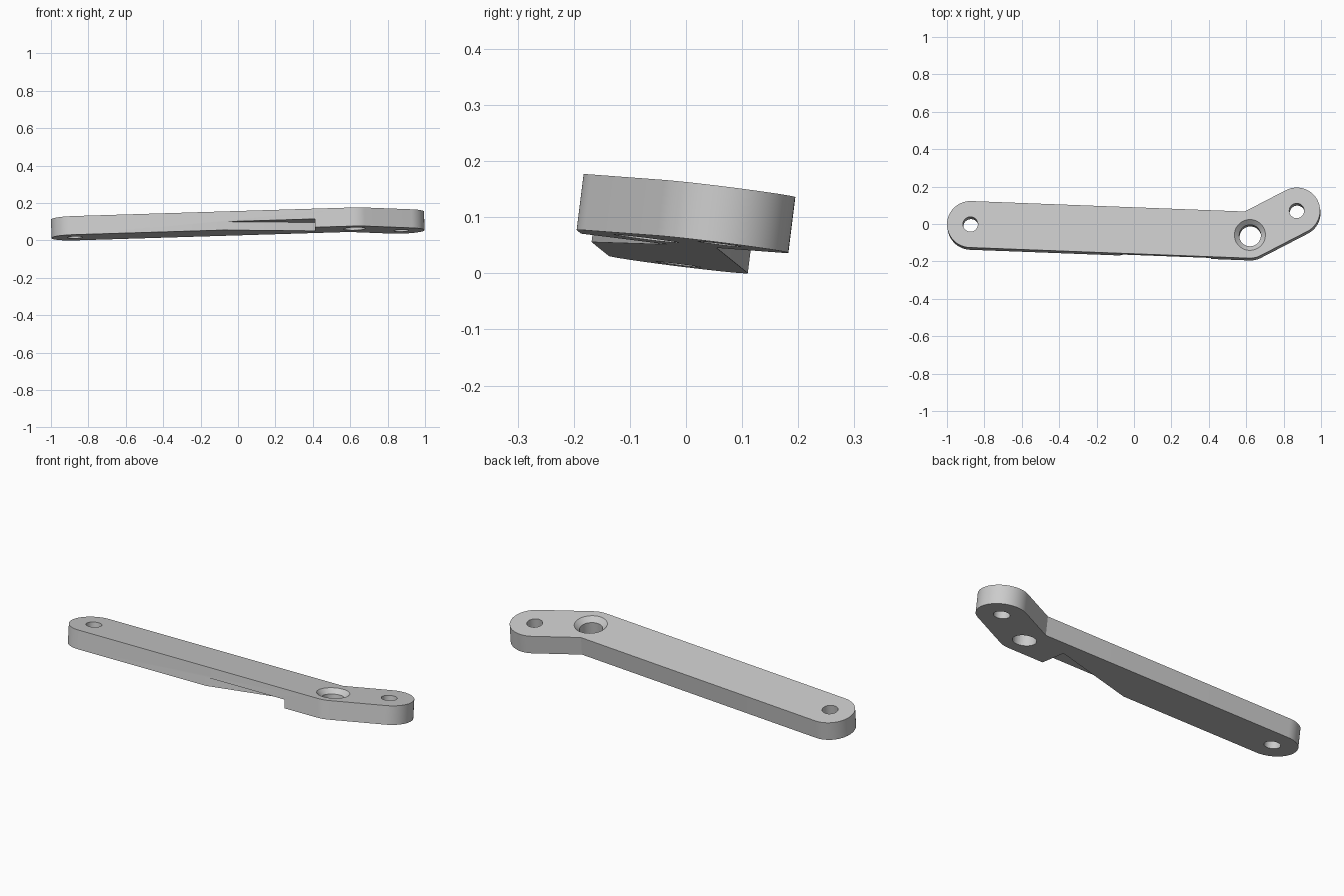
import bpy, bmesh, math
from mathutils import Matrix, Vector

cube = bpy.data.objects.get("Cube")
if cube:
    bpy.data.objects.remove(cube, do_unlink=True)

R = 0.125          # half width of the arm
THICK = 0.1
LEFT, BEND, RIGHT = Vector((-0.875, 0)), Vector((0.62, -0.06)), Vector((0.87, 0.07))


def make_object(name, bm):
    bmesh.ops.recalc_face_normals(bm, faces=bm.faces)
    mesh = bpy.data.meshes.new(name)
    bm.to_mesh(mesh)
    bm.free()
    ob = bpy.data.objects.new(name, mesh)
    bpy.context.collection.objects.link(ob)
    return ob


def prism(name, outline, z_low, z_high):
    bm = bmesh.new()
    face = bm.faces.new([bm.verts.new((p[0], p[1], z_low)) for p in outline])
    out = bmesh.ops.extrude_face_region(bm, geom=[face])
    verts = [v for v in out["geom"] if isinstance(v, bmesh.types.BMVert)]
    bmesh.ops.translate(bm, verts=verts, vec=(0, 0, z_high - z_low))
    return make_object(name, bm)


def cone(name, centre, r_low, r_high, z_low, z_high):
    bm = bmesh.new()
    bmesh.ops.create_cone(bm, cap_ends=True, segments=48, radius1=r_low, radius2=r_high,
                          depth=z_high - z_low)
    bmesh.ops.translate(bm, verts=bm.verts, vec=(*centre, (z_low + z_high) / 2))
    return make_object(name, bm)


def arc(centre, start, end, steps):
    return [centre + R * Vector((math.cos(a), math.sin(a)))
            for a in (start + (end - start) * i / steps for i in range(steps + 1))]


def cut(target, cutter):
    mod = target.modifiers.new("cut", "BOOLEAN")
    mod.operation = "DIFFERENCE"
    mod.solver = "EXACT"
    mod.object = cutter
    bpy.context.view_layer.objects.active = target
    bpy.ops.object.modifier_apply(modifier=mod.name)
    bpy.data.objects.remove(cutter, do_unlink=True)


# Bent arm outline: two rounded bars sharing the bend centre
quarter = math.pi / 2
d1 = math.atan2(*(BEND - LEFT).yx)
d2 = math.atan2(*(RIGHT - BEND).yx)
inner_dir = (d1 + d2) / 2 + quarter
inner = BEND + R / math.cos((d2 - d1) / 2) * Vector((math.cos(inner_dir), math.sin(inner_dir)))
outline = (arc(LEFT, d1 + quarter, d1 + 3 * quarter, 32)
           + arc(BEND, d1 - quarter, d2 - quarter, 8)
           + arc(RIGHT, d2 - quarter, d2 + quarter, 32)
           + [inner])
arm = prism("lever_arm", outline, -THICK, 0)

# Pin holes, large hole with countersink, tapered relief under the front edge
for centre, radius in ((LEFT, 0.04), (RIGHT, 0.04), (BEND, 0.058)):
    cut(arm, cone("hole_cutter", centre, radius, radius, -0.2, 0.1))
cut(arm, cone("countersink_cutter", BEND, 0.048, 0.093, -0.035, 0.01))
relief = [(-0.15, -0.177), (-0.15, -0.3), (0.41, -0.3), (0.41, -0.02)]
cut(arm, prism("relief_cutter", relief, -0.2, -0.055))

# Tilt the arm and rest it on the ground
normal = Vector((-0.026, 0.125, 1)).normalized()
tilt = Vector((0, 0, 1)).rotation_difference(normal).to_matrix().to_4x4()
arm.data.transform(tilt)
low = min(v.co.z for v in arm.data.vertices)
arm.data.transform(Matrix.Translation((0, 0, -low)))

# Single grey finish
grey = bpy.data.materials.new("plain_grey")
grey.use_nodes = True
colour = (0.6, 0.6, 0.6, 1)
grey.diffuse_color = colour
grey.node_tree.nodes["Principled BSDF"].inputs["Base Color"].default_value = colour
arm.data.materials.clear()
arm.data.materials.append(grey)

bpy.ops.object.select_all(action="DESELECT")
arm.select_set(True)
bpy.context.view_layer.objects.active = arm
bpy.ops.object.shade_smooth_by_angle(angle=math.radians(25))
